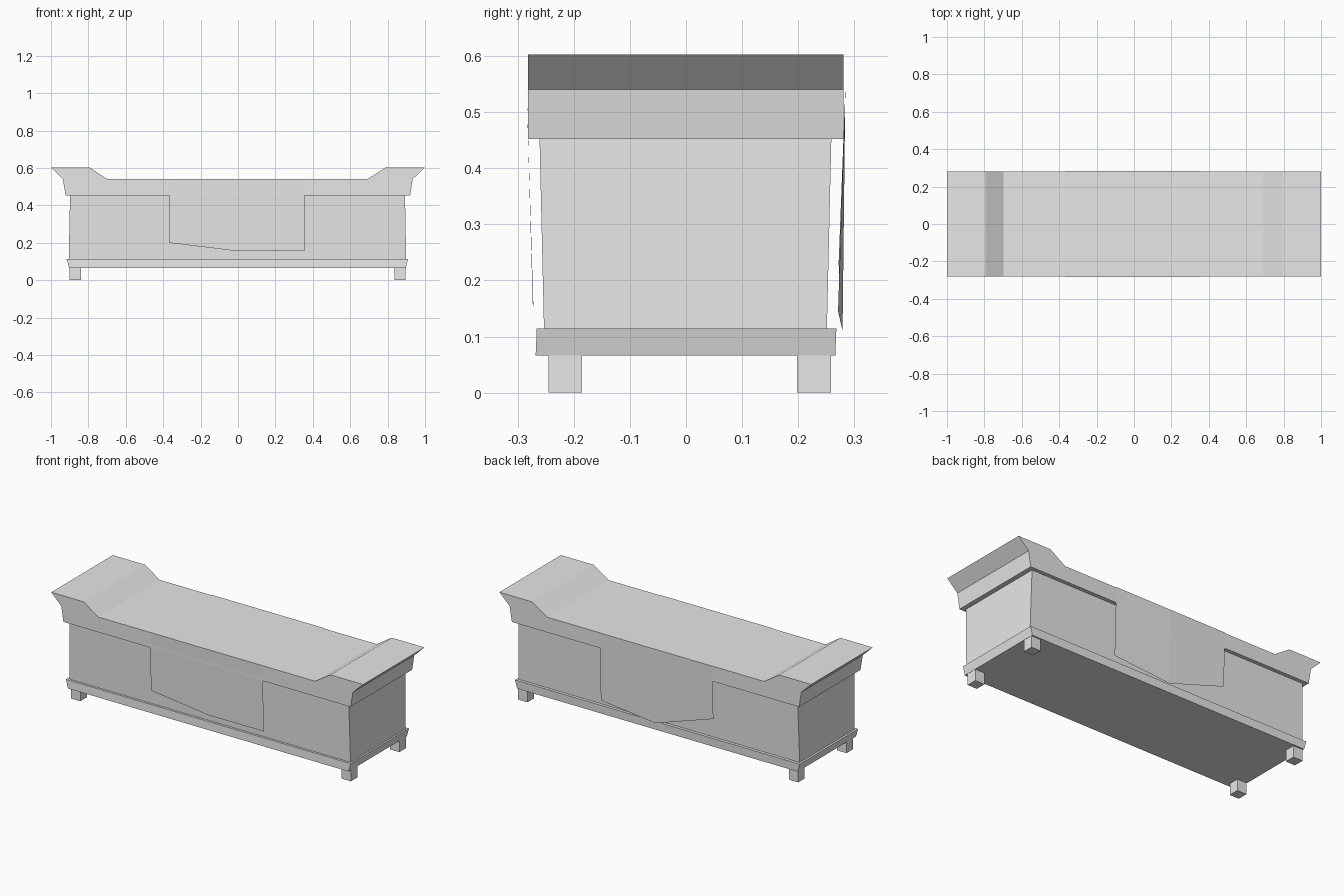
import bpy
import bmesh

cube = bpy.data.objects.get("Cube")
if cube:
    bpy.data.objects.remove(cube, do_unlink=True)

grey = bpy.data.materials.new("plain_grey")
grey.use_nodes = True
colour = (0.8, 0.8, 0.8, 1)
grey.diffuse_color = colour
grey.node_tree.nodes["Principled BSDF"].inputs["Base Color"].default_value = colour


def add_object(name, bm, fix_normals=True):
    if fix_normals:
        bmesh.ops.recalc_face_normals(bm, faces=bm.faces)
    mesh = bpy.data.meshes.new(name)
    bm.to_mesh(mesh)
    bm.free()
    mesh.materials.append(grey)
    obj = bpy.data.objects.new(name, mesh)
    bpy.context.collection.objects.link(obj)
    return obj


def tapered_box(name, z0, z1, bottom, top):
    """Box with separate (x0, x1, y0, y1) rectangles below and above."""
    bm = bmesh.new()
    bmesh.ops.create_cube(bm, size=1)
    for v in bm.verts:
        x0, x1, y0, y1 = top if v.co.z > 0 else bottom
        v.co = (x1 if v.co.x > 0 else x0,
                y1 if v.co.y > 0 else y0,
                z1 if v.co.z > 0 else z0)
    return add_object(name, bm)


# Feet
for side, x0 in (("right", -0.90), ("left", 0.836)):
    for end, y0 in (("front", -0.245), ("back", 0.198)):
        foot = (x0, x0 + 0.06, y0, y0 + 0.06)
        tapered_box(f"{end}_{side}_foot", 0, 0.067, foot, foot)

# Plinth and chest body
tapered_box("plinth", 0.066, 0.114,
            (-0.903, 0.897, -0.268, 0.266), (-0.917, 0.909, -0.266, 0.268))
tapered_box("chest_body", 0.11, 0.452,
            (-0.905, 0.899, -0.253, 0.251), (-0.898, 0.893, -0.261, 0.259))

# Table top with flared raised ends, extruded from its front profile
profile = [(-0.922, 0.452), (0.92, 0.452), (0.934, 0.54), (1, 0.603),
           (0.79, 0.603), (0.692, 0.54), (-0.698, 0.54),
           (-0.794, 0.603), (-1, 0.603), (-0.936, 0.54)]
bm = bmesh.new()
face = bm.faces.new([bm.verts.new((x, -0.282, z)) for x, z in profile])
extruded = bmesh.ops.extrude_face_region(bm, geom=[face])["geom"]
bmesh.ops.translate(bm, vec=(0, 0.563, 0),
                    verts=[g for g in extruded if isinstance(g, bmesh.types.BMVert)])
add_object("table_top", bm)

# Runner cloth: a folded sheet with hanging front and back flaps
bm = bmesh.new()
columns = []
for x, front_y, front_z, back_y, back_z in (
        (-0.366, -0.274, 0.20, 0.272, 0.23),
        (0, -0.273, 0.155, 0.279, 0.11),
        (0.356, -0.272, 0.155, 0.271, 0.145)):
    path = [(front_y, front_z), (-0.284, 0.541), (0.284, 0.541), (back_y, back_z)]
    columns.append([bm.verts.new((x, y, z)) for y, z in path])
for a, b in zip(columns, columns[1:]):
    for i in range(3):
        bm.faces.new((a[i], b[i], b[i + 1], a[i + 1]))
add_object("runner_cloth", bm, fix_normals=False)
